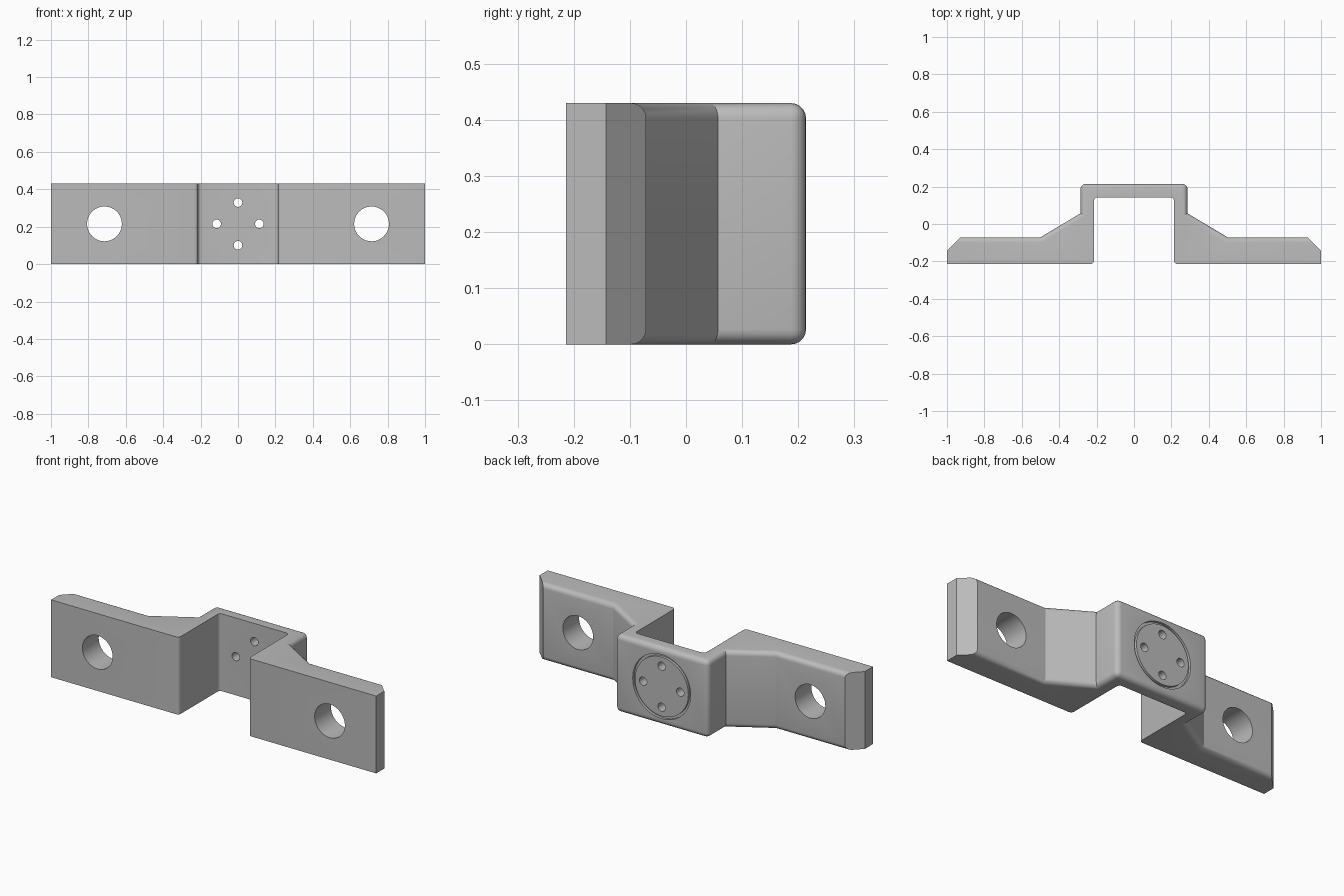
import bpy, bmesh, math
from mathutils import Vector

if "Cube" in bpy.data.objects:
    bpy.data.objects.remove(bpy.data.objects["Cube"])

HEIGHT, DEPTH = 0.43, 0.214
MID = HEIGHT / 2

steel = bpy.data.materials.new("grey_steel")
steel.use_nodes = True
GREY = (0.5, 0.5, 0.5, 1)
steel.diffuse_color = GREY
steel.node_tree.nodes["Principled BSDF"].inputs["Base Color"].default_value = GREY

# Outline of the left half; the arm runs long and is trimmed afterwards
half = [(0.214, 0.143), (0.214, -DEPTH), (1.1, -DEPTH), (1.1, -0.071),
        (0.5, -0.071), (0.286, 0.057), (0.286, DEPTH)]
outline = half + [(-x, y) for x, y in reversed(half)]
BACK = half[3:]


def among(vert, points):
    return any(abs(abs(vert.co.x) - x) + abs(vert.co.y - y) < 1e-4 for x, y in points)


def find_edges(bm, points, upright):
    found = []
    for e in bm.edges:
        a, b = e.verts
        is_upright = abs(a.co.z - b.co.z) > 0.1
        if is_upright == upright and among(a, points) and among(b, points):
            found.append(e)
    return found


def round_edges(bm, edges, radius, segments):
    bmesh.ops.bevel(bm, geom=edges, offset=radius, segments=segments,
                    profile=0.5, affect='EDGES', clamp_overlap=True)


def trim(bm, point, normal):
    geom = bm.verts[:] + bm.edges[:] + bm.faces[:]
    cut = bmesh.ops.bisect_plane(bm, geom=geom, dist=1e-6, plane_co=point,
                                 plane_no=normal, clear_outer=True)
    rim = [g for g in cut["geom_cut"] if isinstance(g, bmesh.types.BMEdge)]
    bmesh.ops.contextual_create(bm, geom=rim)


# Bracket body
bm = bmesh.new()
base = bm.faces.new([bm.verts.new((x, y, 0)) for x, y in outline])
top = bmesh.ops.extrude_face_region(bm, geom=[base])
bmesh.ops.translate(bm, vec=(0, 0, HEIGHT),
                    verts=[v for v in top["geom"] if isinstance(v, bmesh.types.BMVert)])
bmesh.ops.recalc_face_normals(bm, faces=bm.faces[:])

# Rounded corners of the channel, then the rounded rear edges
round_edges(bm, find_edges(bm, half[:1], True) + find_edges(bm, half[1:2], True), 0.018, 4)
rear = [e for e in find_edges(bm, BACK, False)
        if abs(e.verts[0].co.x - e.verts[1].co.x) > 1e-4 or abs(e.verts[0].co.x) < 0.3]
round_edges(bm, rear + find_edges(bm, BACK[-1:], True), 0.027, 5)

# Square arm ends with sloping rear corners
for side in (1, -1):
    trim(bm, Vector((side, 0, 0)), Vector((side, 0, 0)))
    trim(bm, Vector((side, -0.143, 0)), Vector((side, 1, 0)).normalized())
bmesh.ops.recalc_face_normals(bm, faces=bm.faces[:])

mesh = bpy.data.meshes.new("bracket")
bm.to_mesh(mesh)
bm.free()
mesh.materials.append(steel)
bracket = bpy.data.objects.new("bracket", mesh)
bpy.context.collection.objects.link(bracket)


def cylinder(name, x, y, z, radius, depth, sides):
    bpy.ops.mesh.primitive_cylinder_add(vertices=sides, radius=radius, depth=depth,
                                        location=(x, y, z), rotation=(math.pi / 2, 0, 0))
    obj = bpy.context.object
    obj.name = name
    obj.hide_render = True
    obj.data.materials.append(steel)
    return obj


def cut(target, cutter):
    mod = target.modifiers.new("cut", 'BOOLEAN')
    mod.operation, mod.solver, mod.object = 'DIFFERENCE', 'EXACT', cutter
    bpy.context.view_layer.objects.active = target
    bpy.ops.object.modifier_apply(modifier=mod.name)
    bpy.data.objects.remove(cutter)


# Ring groove on the rear face
ring = cylinder("ring_cutter", 0, DEPTH, MID, 0.178, 0.028, 64)
cut(ring, cylinder("ring_core", 0, DEPTH, MID, 0.164, 0.1, 64))
cut(bracket, ring)

# Mounting holes in the arms and four screw holes in the centre plate
for side in (1, -1):
    cut(bracket, cylinder("arm_hole", side * 0.714, -0.14, MID, 0.093, 0.4, 48))
for x, z in ((0.114, 0), (-0.114, 0), (0, 0.114), (0, -0.114)):
    cut(bracket, cylinder("screw_hole", x, 0.18, MID + z, 0.023, 0.2, 24))

bpy.ops.object.select_all(action='DESELECT')
bracket.select_set(True)
bpy.context.view_layer.objects.active = bracket
bpy.ops.object.shade_smooth_by_angle(angle=math.radians(25))
